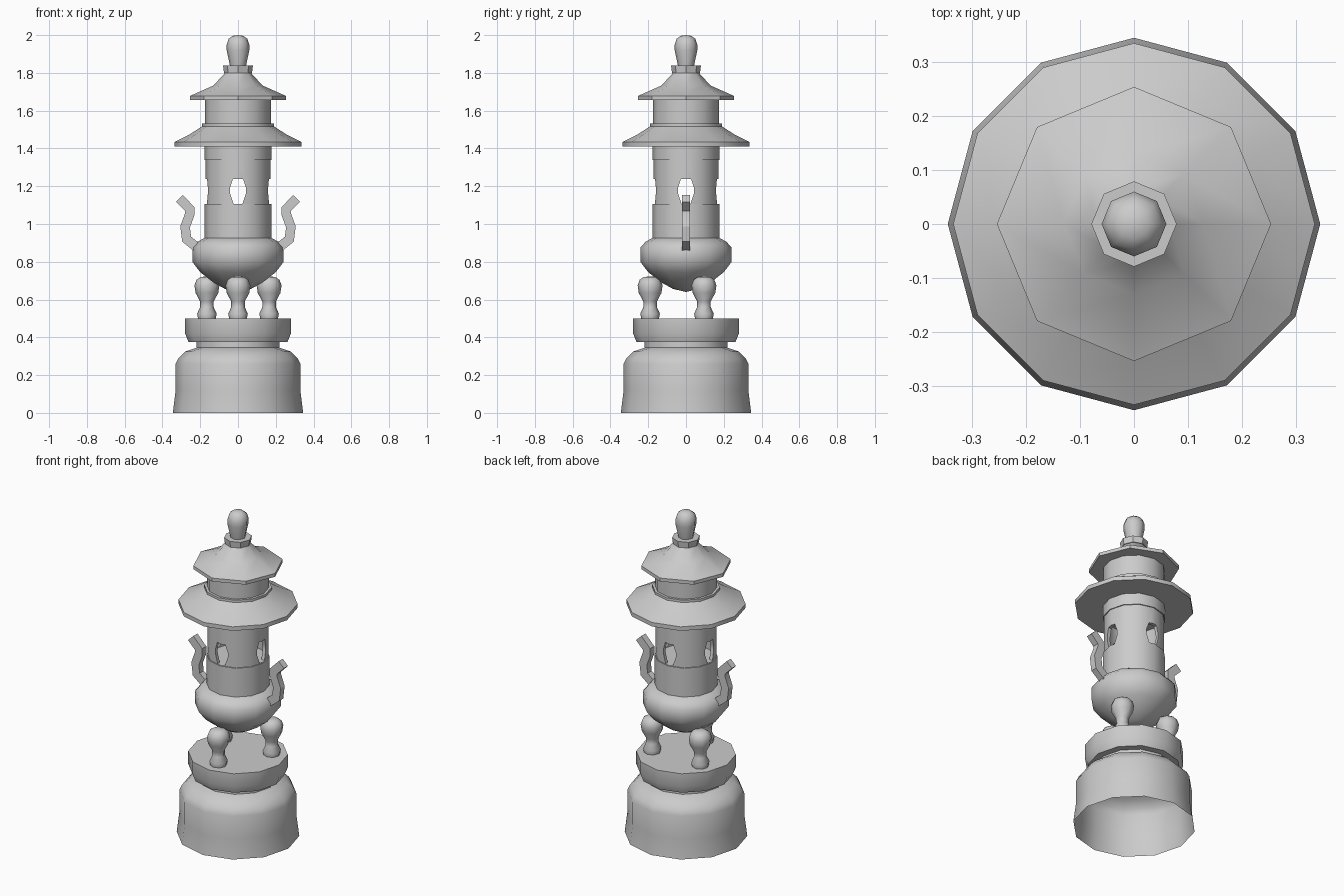
import bpy, bmesh, math
from mathutils import Vector

cube = bpy.data.objects.get("Cube")
if cube:
    bpy.data.objects.remove(cube, do_unlink=True)

stone = bpy.data.materials.new("grey_stone")
stone.use_nodes = True
colour = (0.6, 0.6, 0.6, 1)
stone.diffuse_color = colour
stone.node_tree.nodes["Principled BSDF"].inputs["Base Color"].default_value = colour


def shade(bm, angle):
    """Smooth faces, keeping edges steeper than the angle sharp."""
    for f in bm.faces:
        f.smooth = True
    for e in bm.edges:
        e.smooth = len(e.link_faces) == 2 and e.calc_face_angle(0) < math.radians(angle)


def finish(name, bm, angle=40):
    bmesh.ops.recalc_face_normals(bm, faces=bm.faces)
    shade(bm, angle)
    mesh = bpy.data.meshes.new(name)
    bm.to_mesh(mesh)
    bm.free()
    mesh.materials.append(stone)
    obj = bpy.data.objects.new(name, mesh)
    bpy.context.scene.collection.objects.link(obj)
    return obj


def lathe(name, profile, sides=12, centre=(0, 0), angle=40, closed=False):
    """Turn a (radius, height) profile around a vertical axis."""
    bm = bmesh.new()
    rings = []
    for r, z in profile:
        count = sides if r > 0 else 1
        rings.append([bm.verts.new((centre[0] + r * math.cos(math.tau * i / sides),
                                    centre[1] + r * math.sin(math.tau * i / sides), z))
                      for i in range(count)])
    pairs = list(zip(rings, rings[1:]))
    if closed:
        pairs.append((rings[-1], rings[0]))
    for a, b in pairs:
        for i in range(sides):
            j = (i + 1) % sides
            quad = [a[i % len(a)], a[j % len(a)], b[j % len(b)], b[i % len(b)]]
            bm.faces.new(list(dict.fromkeys(quad)))
    return finish(name, bm, angle)


def prism(name, outline, depth, along_y=True):
    """Extrude an outline drawn in (side, height) evenly about the centre."""
    bm = bmesh.new()
    ends = []
    for d in (-depth / 2, depth / 2):
        ends.append([bm.verts.new((s, d, z) if along_y else (d, s, z)) for s, z in outline])
    a, b = ends
    bm.faces.new(a)
    bm.faces.new(b)
    for i in range(len(a)):
        j = (i + 1) % len(a)
        bm.faces.new((a[i], a[j], b[j], b[i]))
    return finish(name, bm, 25)


# Pedestal: hollow bell base and the slab on top of it
lathe("pedestal_base", [(0.345, 0), (0.33, 0.12), (0.33, 0.26), (0.315, 0.29),
                        (0.28, 0.325), (0.22, 0.345)], angle=50)
lathe("pedestal_slab", [(0, 0.335), (0.22, 0.335), (0.22, 0.375), (0.262, 0.375),
                        (0.28, 0.42), (0.28, 0.5), (0, 0.5)])

# Three turned legs, one at the front
for n, name in enumerate(("front_leg", "left_leg", "right_leg")):
    a = math.radians(-90 + 120 * n)
    lathe(name, [(0, 0.5), (0.047, 0.5), (0.052, 0.525), (0.036, 0.56), (0.036, 0.59),
                 (0.06, 0.635), (0.066, 0.675), (0.055, 0.705), (0.032, 0.72), (0, 0.722)],
          sides=8, centre=(0.19 * math.cos(a), 0.19 * math.sin(a)), angle=55)

# Rounded vessel
lathe("vessel", [(0, 0.64), (0.07, 0.657), (0.13, 0.69), (0.2, 0.745), (0.242, 0.8),
                 (0.242, 0.875), (0.215, 0.905), (0.175, 0.928), (0, 0.928)], angle=50)

# Wavy strap handles
path = [Vector(p) for p in ((0.21, 0.87), (0.272, 0.92), (0.28, 0.985),
                            (0.256, 1.05), (0.256, 1.08), (0.31, 1.135))]
inner, outer = [], []
for i, p in enumerate(path):
    before = (p - path[i - 1]).normalized() if i else None
    after = (path[i + 1] - p).normalized() if i + 1 < len(path) else None
    before, after = before or after, after or before
    t = (before + after).normalized()
    side = Vector((-t.y, t.x)) * 0.025 / t.dot(after)
    inner.append(p + side)
    outer.append(p - side)
outline = inner + outer[::-1]
for name, sign in (("left_handle", 1), ("right_handle", -1)):
    prism(name, [(sign * p.x, p.y) for p in outline], 0.04)

# Tower: lower drum, windowed chamber, band
lathe("lower_drum", [(0, 0.92), (0.177, 0.92), (0.177, 1.105), (0, 1.105)])
chamber = lathe("lantern_chamber", [(0.171, 1.1), (0.171, 1.345), (0.15, 1.345), (0.15, 1.1)],
                closed=True)
lathe("upper_band", [(0, 1.34), (0.177, 1.34), (0.177, 1.412), (0, 1.412)])

# Windows cut through on all four sides
window = [(-0.024, 1.107), (0.024, 1.107), (0.043, 1.165), (0.043, 1.19),
          (0.027, 1.238), (-0.027, 1.238), (-0.043, 1.19), (-0.043, 1.165)]
cutters = [prism("window_cutter", window, 0.6, along_y) for along_y in (True, False)]
for cutter in cutters:
    cutter.hide_render = True
    mod = chamber.modifiers.new("windows", "BOOLEAN")
    mod.operation = "DIFFERENCE"
    mod.solver = "EXACT"
    mod.object = cutter
bpy.context.view_layer.update()
cut = bpy.data.meshes.new_from_object(
    chamber.evaluated_get(bpy.context.evaluated_depsgraph_get()))
chamber.modifiers.clear()
chamber.data = cut
for cutter in cutters:
    bpy.data.objects.remove(cutter, do_unlink=True)
bm = bmesh.new()
bm.from_mesh(cut)
shade(bm, 40)
bm.to_mesh(cut)
bm.free()

# Lower roof with its collar, upper drum
lathe("lower_roof", [(0, 1.41), (0.335, 1.41), (0.335, 1.435), (0.255, 1.475), (0.19, 1.517),
                     (0.19, 1.532), (0, 1.532)])
lathe("upper_drum", [(0, 1.53), (0.175, 1.53), (0.175, 1.66), (0, 1.66)])

# Eight-sided upper roof, collar and finial
lathe("upper_roof", [(0, 1.657), (0.254, 1.657), (0.254, 1.678), (0.13, 1.733),
                     (0.067, 1.802), (0, 1.802)], sides=8)
lathe("finial_collar", [(0, 1.8), (0.074, 1.8), (0.079, 1.838), (0, 1.838)], sides=8)
lathe("finial", [(0, 1.835), (0.042, 1.835), (0.06, 1.92), (0.06, 1.95), (0.05, 1.98),
                 (0.028, 1.996), (0, 2.0)], sides=8, angle=60)
